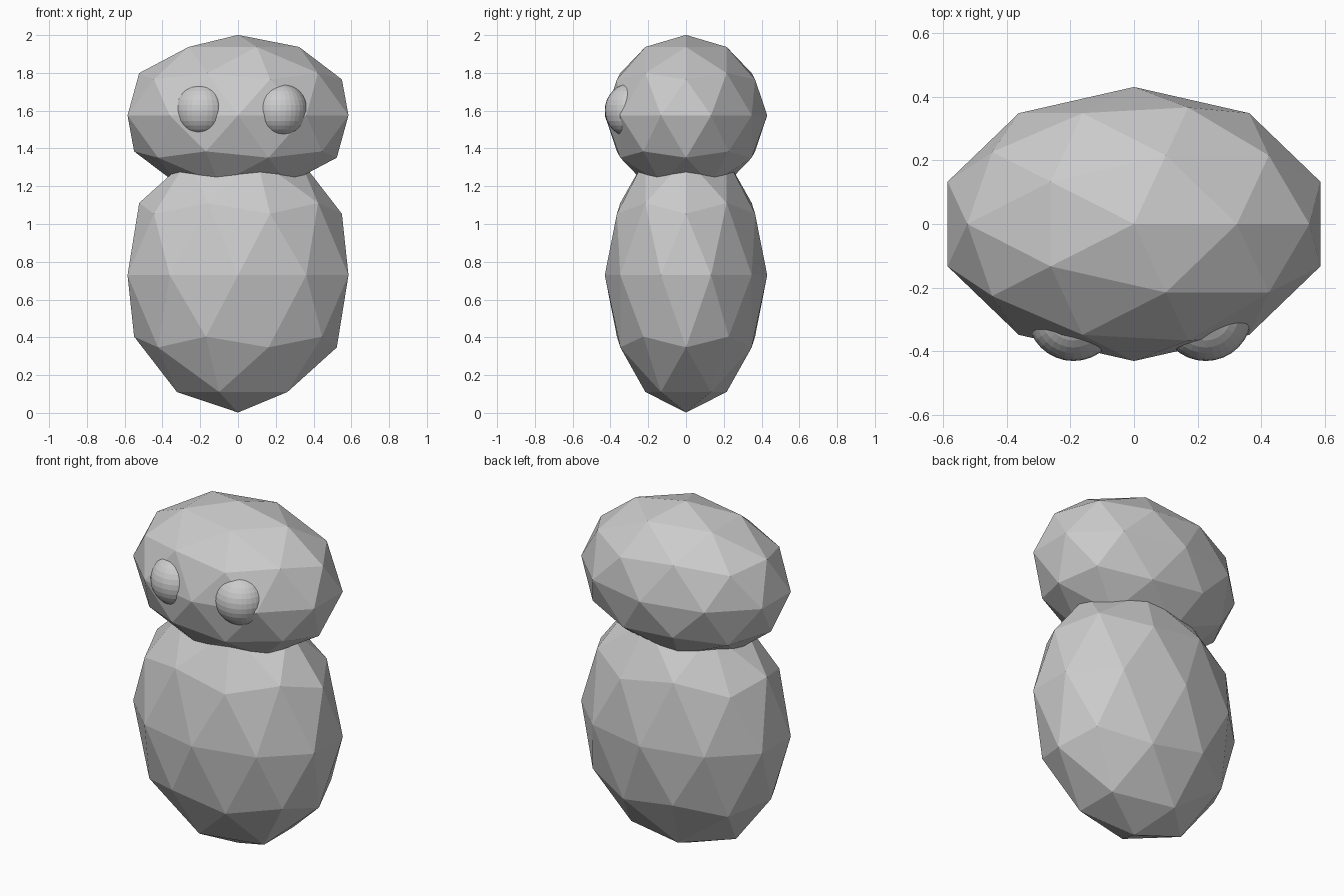
import bpy

if "Cube" in bpy.data.objects:
    bpy.data.objects.remove(bpy.data.objects["Cube"])


def faceted_blob(name, centre_z, scale):
    bpy.ops.mesh.primitive_ico_sphere_add(subdivisions=2, radius=1, location=(0, 0, centre_z))
    ob = bpy.context.object
    ob.name = name
    ob.scale = scale
    bpy.ops.object.transform_apply(location=False, rotation=False, scale=True)
    return ob


def eye(name, x):
    bpy.ops.mesh.primitive_uv_sphere_add(segments=32, ring_count=16, radius=0.145,
                                         location=(x, -0.285, 1.602))
    bpy.context.object.name = name


# Low-poly body and head
faceted_blob("body", 0.729, (0.615, 0.43, 0.727))
faceted_blob("head", 1.575, (0.615, 0.43, 0.426))

# Eyes sunk into the front of the head
eye("left_eye", -0.19)
eye("right_eye", 0.225)
